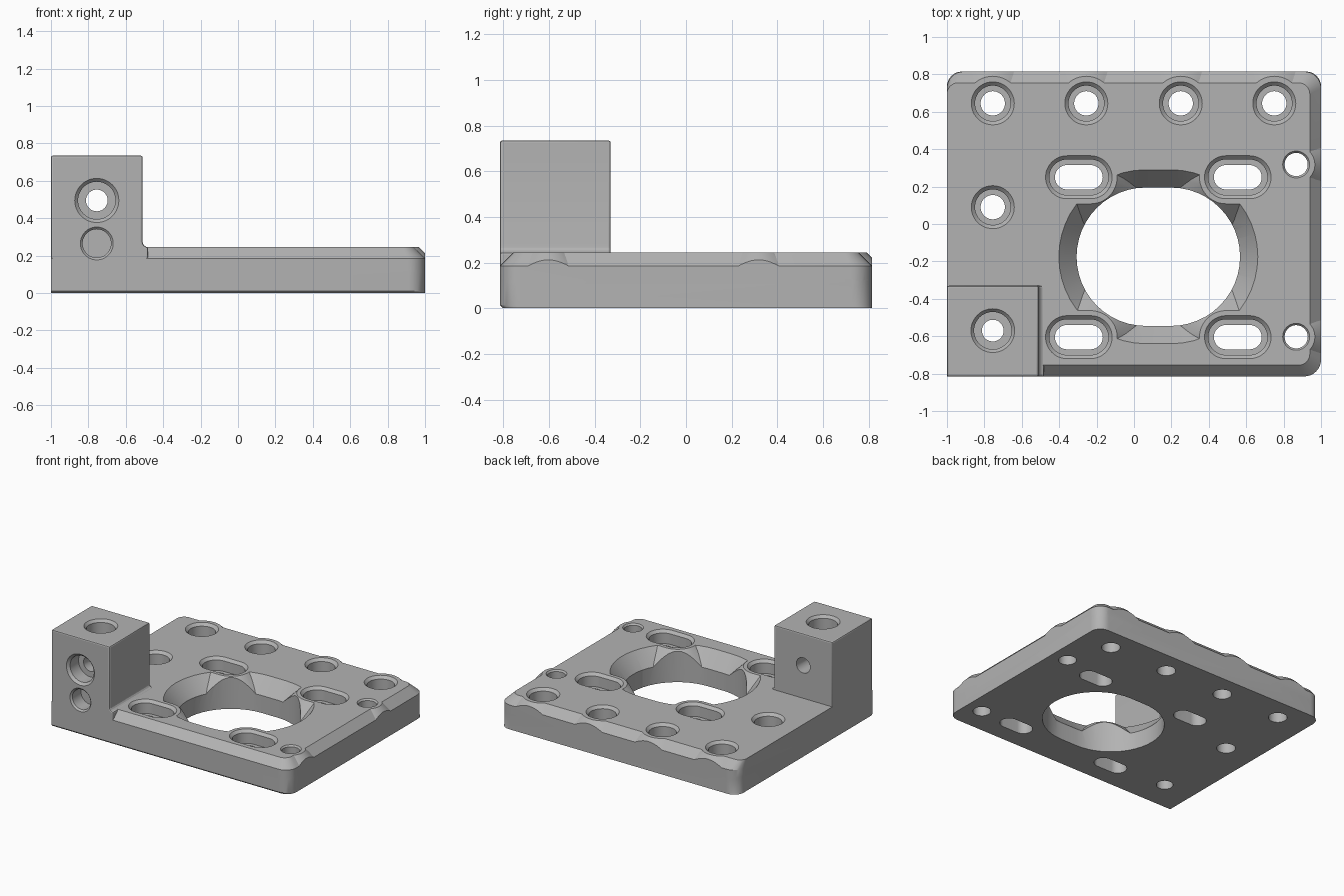
import bpy, bmesh, math
from mathutils import Matrix, Vector

if "Cube" in bpy.data.objects:
    bpy.data.objects.remove(bpy.data.objects["Cube"])

TOP, CHAMFER, HALF_Y = 0.245, 0.06, 0.815
POST_TOP, POST_X, POST_Y = 0.735, -0.755, -0.57

grey = bpy.data.materials.new("machined grey")
grey.use_nodes = True
grey.diffuse_color = (0.45, 0.45, 0.45, 1)
grey.node_tree.nodes["Principled BSDF"].inputs["Base Color"].default_value = (0.45, 0.45, 0.45, 1)


def loft(name, rings, matrix=Matrix()):
    """Closed solid through rings that share a point count."""
    bm = bmesh.new()
    loops = [[bm.verts.new(matrix @ Vector(p)) for p in ring] for ring in rings]
    n = len(loops[0])
    for low, high in zip(loops, loops[1:]):
        for i in range(n):
            j = (i + 1) % n
            bm.faces.new((low[i], low[j], high[j], high[i]))
    bm.faces.new(loops[0][::-1])
    bm.faces.new(loops[-1])
    bmesh.ops.recalc_face_normals(bm, faces=bm.faces)
    mesh = bpy.data.meshes.new(name)
    bm.to_mesh(mesh)
    bm.free()
    mesh.materials.append(grey)
    ob = bpy.data.objects.new(name, mesh)
    bpy.context.collection.objects.link(ob)
    return ob


def bake(ob):
    graph = bpy.context.evaluated_depsgraph_get()
    mesh = bpy.data.meshes.new_from_object(ob.evaluated_get(graph))
    ob.modifiers.clear()
    ob.data = mesh


def combine(ob, other, operation):
    mod = ob.modifiers.new("combine", "BOOLEAN")
    mod.solver = "EXACT"
    mod.operation = operation
    mod.object = other
    bake(ob)
    bpy.data.objects.remove(other)


def stadium(z, radius, half=0.0, steps=24):
    """Circle, or a slot outline when half is above zero."""
    ring = []
    for side, start in ((1, -math.pi / 2), (-1, math.pi / 2)):
        for i in range(steps + (1 if half else 0)):
            a = start + math.pi * i / steps
            ring.append((side * half + radius * math.cos(a), radius * math.sin(a), z))
    return ring


def turned(name, profile, x, y, half=0.0):
    return loft(name, [stadium(z, r, half) for z, r in profile], Matrix.Translation((x, y, 0)))


def outline(z, radius, front=0.0, right=0.0, back=0.0):
    """Plate outline, square at the front left corner and rounded elsewhere."""
    x1, y0, y1 = 1 - right, -HALF_Y + front, HALF_Y - back
    ring = [(-1, y0, z)]
    for cx, cy, start in ((x1 - radius, y0 + radius, -90), (x1 - radius, y1 - radius, 0),
                          (-1 + radius, y1 - radius, 90)):
        for i in range(9):
            a = math.radians(start + 90 * i / 8)
            ring.append((cx + radius * math.cos(a), cy + radius * math.sin(a), z))
    return ring


def bored(top, depth, hole, bore, rim, lip=0.02):
    """Through hole with a counterbore and a chamfered rim."""
    floor = top - depth
    return [(-0.1, hole), (floor, hole), (floor, bore), (top - lip, bore), (top, rim), (top + 0.05, rim)]


# Plate with chamfered front, right and back edges
plate = loft("mounting_plate", [
    outline(0, 0.08, front=0.012), outline(0.012, 0.09), outline(TOP - CHAMFER, 0.09),
    outline(TOP, 0.06, CHAMFER, CHAMFER, CHAMFER)])

# Flared rim of the central opening
OPEN_X, OPEN_Y, OPEN_HALF = 0.13, -0.175, 0.067
combine(plate, turned("flare", [(TOP - 0.13, 0.355), (TOP, 0.465), (TOP + 0.1, 0.55)],
                      OPEN_X, OPEN_Y, OPEN_HALF), "DIFFERENCE")

# Hole positions
bolts = [(x, 0.645) for x in (-0.755, -0.255, 0.25, 0.75)] + [(-0.755, 0.09)]
pins = [(0.867, 0.318), (0.867, -0.603)]
slots = [(x, y) for x in (-0.295, 0.555) for y in (0.25, -0.605)]
SLOT_HALF = 0.063

# Conical bosses that fill the chamfers and the flare around the holes
bosses = ([(p, 0.145, 0) for p in bolts[:4]] + [(p, 0.1, 0) for p in pins]
          + [(p, 0.142, SLOT_HALF) for p in slots])
for (x, y), r, half in bosses:
    boss = turned("boss", [(TOP - 0.13, r + 0.13), (TOP, r)], x, y, half)
    combine(boss, loft("limit", [outline(0.05, 0.09), outline(TOP, 0.09)]), "INTERSECT")
    combine(plate, boss, "UNION")

# Corner post with a fillet at its foot
FILLET, SIDE = 0.03, -0.51
profile = [(-1, 0.1), (SIDE + FILLET, 0.1)]
for i in range(5):
    a = math.radians(270 - 90 * i / 4)
    profile.append((SIDE + FILLET + FILLET * math.cos(a), TOP + FILLET + FILLET * math.sin(a)))
profile += [(SIDE, POST_TOP), (-1, POST_TOP)]
post = loft("corner_post", [[(x, y, z) for x, z in profile] for y in (-HALF_Y, -0.33)])
bevel = post.modifiers.new("edges", "BEVEL")
bevel.width = 0.01
bevel.segments = 2
bevel.limit_method = "ANGLE"
bevel.angle_limit = math.radians(40)
bake(post)
combine(plate, post, "UNION")

# Central opening
combine(plate, turned("opening", [(-0.1, 0.37), (TOP + 0.2, 0.37)], OPEN_X, OPEN_Y, OPEN_HALF),
        "DIFFERENCE")

# Vertical holes and slots
for x, y in bolts:
    combine(plate, turned("bolt", bored(TOP, 0.12, 0.065, 0.095, 0.115), x, y), "DIFFERENCE")
for x, y in pins:
    combine(plate, turned("pin", [(-0.1, 0.062), (TOP - 0.012, 0.062), (TOP, 0.072), (TOP + 0.05, 0.072)],
                          x, y), "DIFFERENCE")
for x, y in slots:
    combine(plate, turned("slot", bored(TOP, 0.1, 0.065, 0.095, 0.115), x, y, SLOT_HALF), "DIFFERENCE")
combine(plate, turned("post_bolt", bored(POST_TOP, 0.12, 0.058, 0.1, 0.117), POST_X, POST_Y),
        "DIFFERENCE")

# Front holes in the post: a counterbored through hole above a blind one
front = Matrix.Rotation(math.radians(90), 4, "X")
upper = [(0.2, 0.058), (0.695, 0.058), (0.695, 0.1), (0.797, 0.1), (HALF_Y, 0.118), (0.9, 0.118)]
lower = [(0.7, 0.076), (0.803, 0.076), (HALF_Y, 0.088), (0.9, 0.088)]
for name, rings, z in (("cross_hole", upper, 0.495), ("blind_hole", lower, 0.265)):
    cutter = loft(name, [stadium(d, r) for d, r in rings], Matrix.Translation((POST_X, 0, z)) @ front)
    combine(plate, cutter, "DIFFERENCE")

# Smooth shading with sharp edges kept
bpy.ops.object.select_all(action="DESELECT")
plate.select_set(True)
bpy.context.view_layer.objects.active = plate
bpy.ops.object.shade_smooth_by_angle(angle=math.radians(20))
